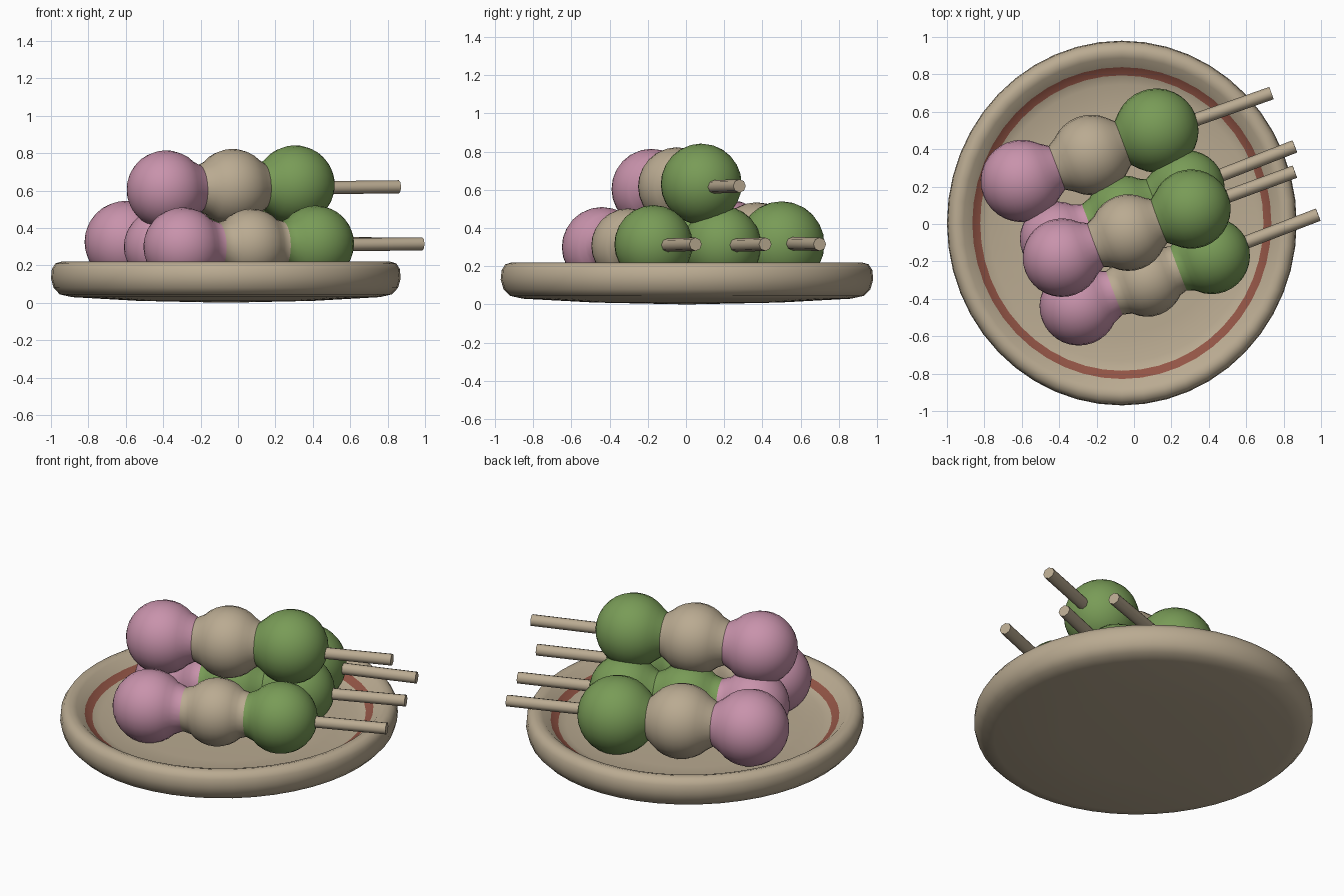
import bpy, bmesh, math
from mathutils import Vector

if "Cube" in bpy.data.objects:
    bpy.data.objects.remove(bpy.data.objects["Cube"])


def mat(name, rgb):
    m = bpy.data.materials.new(name)
    m.diffuse_color = (*rgb, 1)
    m.use_nodes = True
    m.node_tree.nodes["Principled BSDF"].inputs["Base Color"].default_value = m.diffuse_color
    return m


CREAM = mat("cream", (0.49, 0.405, 0.285))
PINK = mat("pink", (0.58, 0.29, 0.41))
GREEN = mat("green", (0.19, 0.33, 0.095))
RED = mat("brick red", (0.29, 0.09, 0.06))


def lathe(name, profile, seg, mats, pick, origin=(0, 0, 0), axis=(0, 0, 1), scale=(1, 1, 1)):
    """Revolve (radius, height) points; pick(i) gives the material of band i."""
    bm = bmesh.new()
    rings = []
    for r, h in profile:
        if r < 1e-5:
            rings.append([bm.verts.new((0, 0, h))])
        else:
            rings.append([bm.verts.new((r * math.cos(2 * math.pi * k / seg),
                                        r * math.sin(2 * math.pi * k / seg), h))
                          for k in range(seg)])
    for i in range(len(rings) - 1):
        a, b = rings[i], rings[i + 1]
        for k in range(seg):
            n = (k + 1) % seg
            if len(a) == 1:
                f = bm.faces.new((a[0], b[n], b[k]))
            elif len(b) == 1:
                f = bm.faces.new((a[k], a[n], b[0]))
            else:
                f = bm.faces.new((a[k], a[n], b[n], b[k]))
            f.material_index = pick(i)
    bmesh.ops.recalc_face_normals(bm, faces=bm.faces)
    q = Vector(axis).to_track_quat('Z', 'Y')
    for v in bm.verts:
        v.co = q @ Vector(c * s for c, s in zip(v.co, scale)) + Vector(origin)
    me = bpy.data.meshes.new(name)
    bm.to_mesh(me)
    bm.free()
    for m in mats:
        me.materials.append(m)
    ob = bpy.data.objects.new(name, me)
    bpy.context.collection.objects.link(ob)
    bpy.ops.object.select_all(action='DESELECT')
    ob.select_set(True)
    bpy.context.view_layer.objects.active = ob
    bpy.ops.object.shade_smooth_by_angle(angle=math.radians(50))
    return ob


# plate: slightly oval dish, the painted ring is one band of the inner slope
plate = [(0, 0), (0.5, 0.01), (0.88, 0.03), (0.95, 0.045), (0.985, 0.08), (1, 0.13),
         (0.995, 0.18), (0.975, 0.21), (0.94, 0.22), (0.905, 0.21), (0.855, 0.165),
         (0.81, 0.14), (0.76, 0.125), (0.6, 0.12), (0, 0.12)]
lathe("plate", plate, 48, [CREAM, RED], lambda i: int(i == 10),
      origin=(-0.065, 0.005, 0), scale=(0.935, 0.975, 1))


def skewer(name, first, last, radii, colours, end):
    """Three dumplings joined by soft necks, threaded on a stick."""
    a, b = Vector(first), Vector(last)
    length = (b - a).length
    centres = [0, length * 0.515, length]
    mids = [(centres[i] + radii[i] + centres[i + 1] - radii[i + 1]) / 2 for i in range(2)]
    neck, prof, owner = 0.125, [], []
    for j, (c, r) in enumerate(zip(centres, radii)):
        for s in range(17):
            th = math.pi * s / 16
            t, rad = c - r * math.cos(th), r * math.sin(th)
            if (j > 0 and t < c and rad < neck + 0.01) or (j < 2 and t > c and rad < neck + 0.01):
                continue
            prof.append((rad, t))
            owner.append(j)
        if j < 2:
            prof.append((neck, mids[j]))
            owner.append(j + 1)
    lathe(name + "_dumplings", prof, 24, colours, lambda i: owner[i], a, b - a)
    e = Vector(end)
    d = e - a
    lathe(name + "_stick", [(0, 0), (0.035, 0), (0.035, d.length), (0, d.length)], 8,
          [CREAM], lambda i: 0, a, d)


three = [PINK, CREAM, GREEN]
skewer("front_skewer", (-0.295, -0.44, 0.30), (0.415, -0.17, 0.315),
       (0.21, 0.195, 0.205), three, (0.985, 0.05, 0.315))
skewer("middle_skewer", (-0.41, -0.08, 0.30), (0.28, 0.19, 0.31),
       (0.20, 0.20, 0.205), [PINK, GREEN, GREEN], (0.86, 0.415, 0.315))
skewer("back_skewer", (-0.60, 0.23, 0.325), (0.12, 0.50, 0.315),
       (0.22, 0.215, 0.225), three, (0.735, 0.70, 0.315))
skewer("top_skewer", (-0.385, -0.18, 0.605), (0.305, 0.08, 0.63),
       (0.21, 0.205, 0.212), three, (0.86, 0.28, 0.62))
